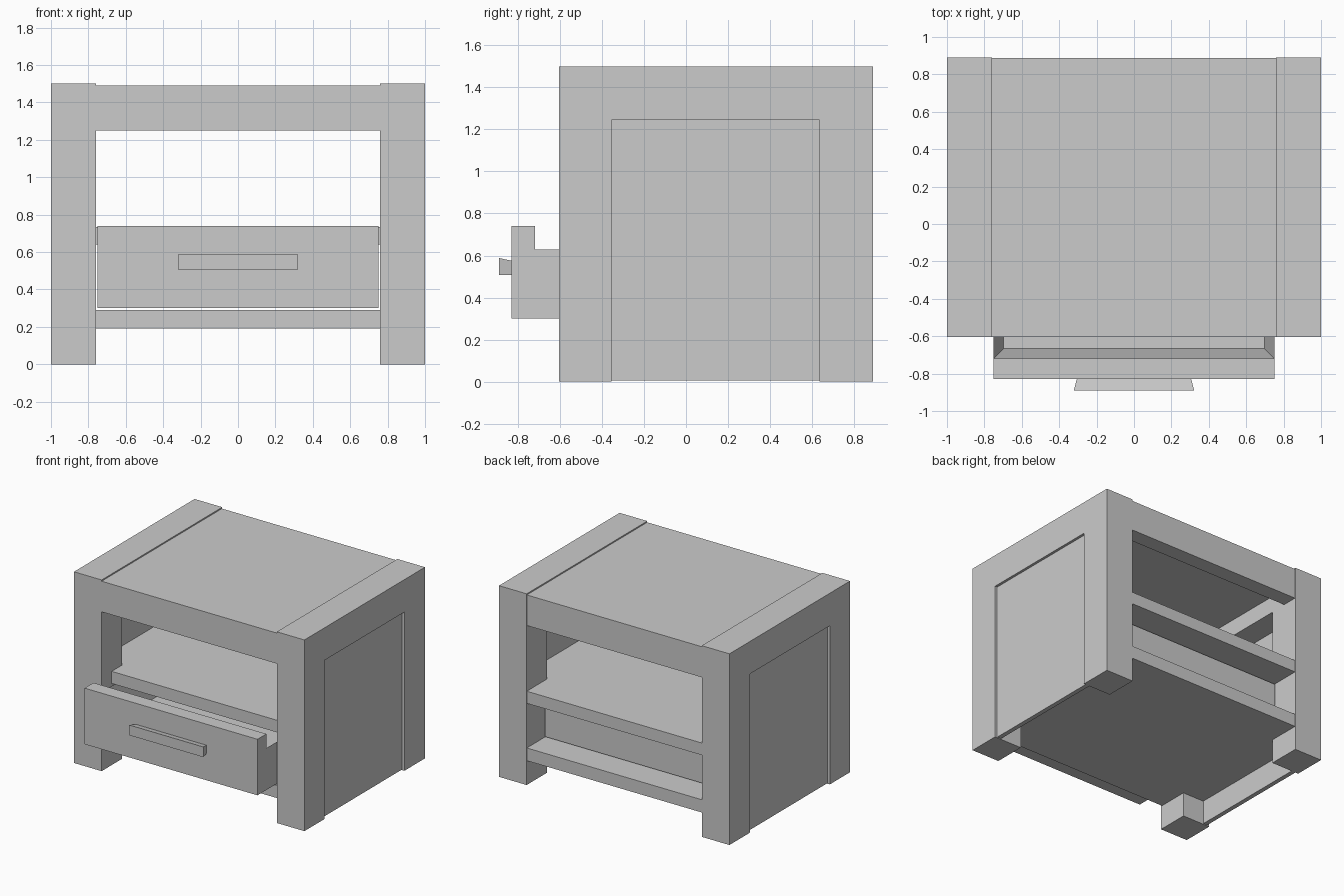
import bpy, bmesh
from mathutils import Vector

if "Cube" in bpy.data.objects:
    bpy.data.objects.remove(bpy.data.objects["Cube"])


def prism(name, outline, to3d, depth):
    """Extrude a flat outline (2D points mapped by to3d) along the depth vector."""
    bm = bmesh.new()
    face = bm.faces.new([bm.verts.new(to3d(*p)) for p in outline])
    ext = bmesh.ops.extrude_face_region(bm, geom=[face])
    moved = [v for v in ext["geom"] if isinstance(v, bmesh.types.BMVert)]
    bmesh.ops.translate(bm, verts=moved, vec=Vector(depth))
    bmesh.ops.recalc_face_normals(bm, faces=bm.faces)
    mesh = bpy.data.meshes.new(name)
    bm.to_mesh(mesh)
    bm.free()
    obj = bpy.data.objects.new(name, mesh)
    bpy.context.collection.objects.link(obj)
    return obj


def box(name, x, y, z):
    pts = [(x[0], y[0]), (x[1], y[0]), (x[1], y[1]), (x[0], y[1])]
    return prism(name, pts, lambda a, b: (a, b, z[0]), (0, 0, z[1] - z[0]))


FRONT, BACK = -0.605, 0.89        # cabinet depth
LEG_F, LEG_B = -0.355, 0.635      # inner edges of the legs
INNER, PANEL = 0.76, 0.945        # inner faces of legs and side panels

# Side frames (two legs and a top rail) with recessed panels
arch = [(FRONT, 0), (LEG_F, 0), (LEG_F, 1.245), (LEG_B, 1.245),
        (LEG_B, 0), (BACK, 0), (BACK, 1.5), (FRONT, 1.5)]
for side, s in (("left", -1), ("right", 1)):
    prism(side + "_side_frame", arch, lambda y, z: (s * INNER, y, z), (s * 0.24, 0, 0))
    box(side + "_side_panel", sorted((s * PANEL, s * 0.98)), (LEG_F, LEG_B), (0.005, 1.245))

# Top: channel section with front and back aprons
channel = [(FRONT, 1.25), (-0.48, 1.25), (-0.48, 1.375), (0.765, 1.375),
           (0.765, 1.25), (0.887, 1.25), (0.887, 1.49), (FRONT, 1.49)]
prism("table_top", channel, lambda y, z: (-INNER, y, z), (2 * INNER, 0, 0))


# Shelves, notched around the legs
def shelf(name, front, z0, z1):
    half = [(INNER, front), (INNER, LEG_F), (PANEL, LEG_F),
            (PANEL, LEG_B), (INNER, LEG_B), (INNER, 0.888)]
    pts = half + [(-x, y) for x, y in reversed(half)]
    prism(name, pts, lambda x, y: (x, y, z0), (0, 0, z1 - z0))


shelf("middle_shelf", -0.48, 0.64, 0.735)
shelf("bottom_shelf", -0.595, 0.19, 0.29)

# Drawer box, open at the top: inset the top face and push it down
drawer = box("drawer_box", (-0.75, 0.75), (-0.72, 0.675), (0.30, 0.628))
bm = bmesh.new()
bm.from_mesh(drawer.data)
top = max(bm.faces, key=lambda f: f.calc_center_median().z)
bmesh.ops.inset_region(bm, faces=[top], thickness=0.075)
bmesh.ops.translate(bm, verts=top.verts, vec=(0, 0, -0.253))
bm.to_mesh(drawer.data)
bm.free()
box("drawer_front", (-0.75, 0.75), (-0.83, -0.72), (0.30, 0.74))

# Handle, flaring outward
handle = box("drawer_handle", (-0.322, 0.322), (-0.89, -0.83), (0.508, 0.588))
for v in handle.data.vertices:
    if v.co.y > -0.85:
        v.co.x *= 0.95
        if v.co.z > 0.55:
            v.co.z = 0.575
